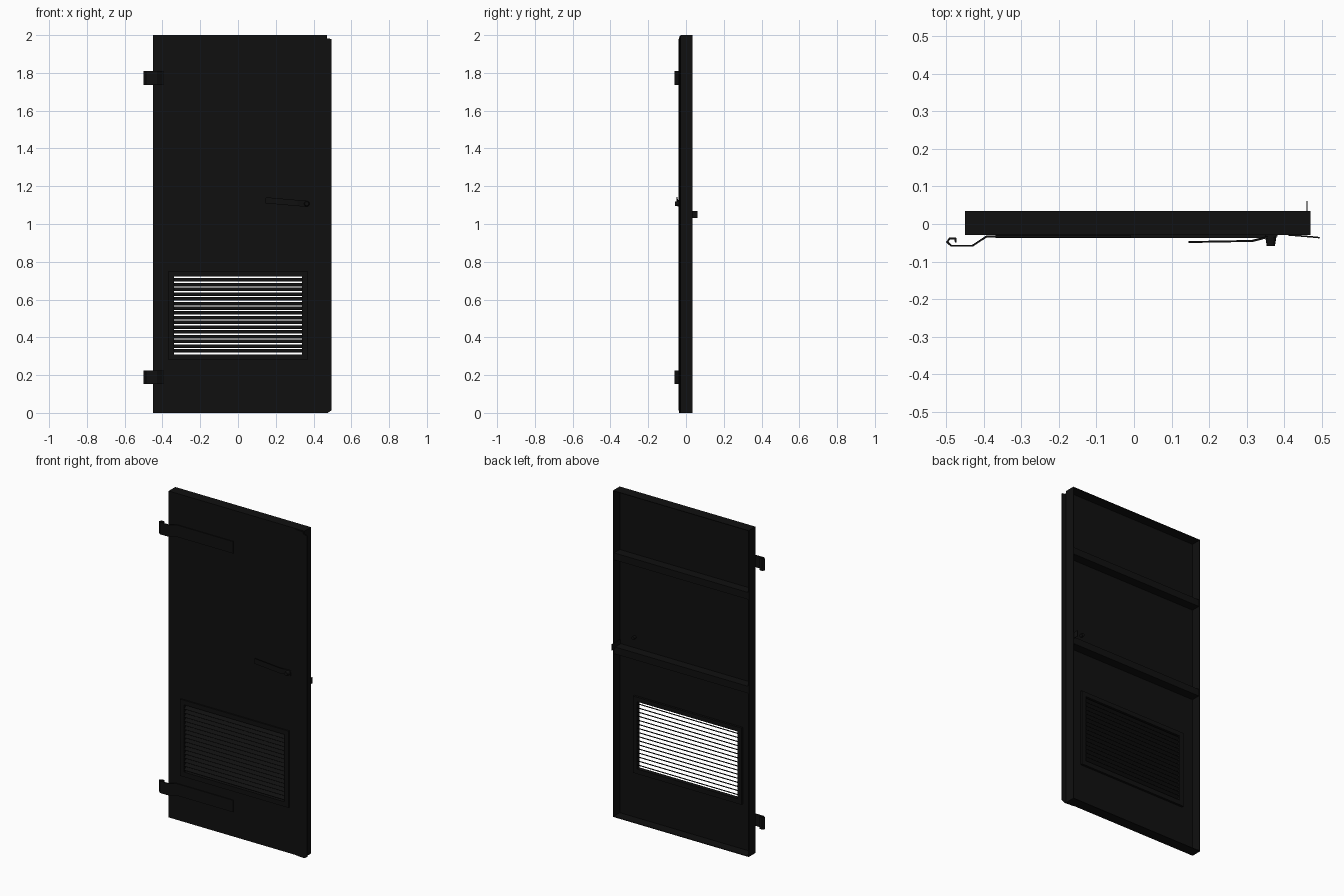
import bpy, bmesh, math
from mathutils import Matrix, Vector

if "Cube" in bpy.data.objects:
    bpy.data.objects.remove(bpy.data.objects["Cube"])

black = bpy.data.materials.new("black_paint")
black.diffuse_color = (0.005, 0.005, 0.005, 1)
black.use_nodes = True
black.node_tree.nodes["Principled BSDF"].inputs["Base Color"].default_value = black.diffuse_color


def finish(name, bm, thick=0):
    bmesh.ops.recalc_face_normals(bm, faces=bm.faces)
    me = bpy.data.meshes.new(name)
    bm.to_mesh(me)
    bm.free()
    me.materials.append(black)
    ob = bpy.data.objects.new(name, me)
    bpy.context.collection.objects.link(ob)
    if thick:
        m = ob.modifiers.new("thickness", 'SOLIDIFY')
        m.thickness = thick
        m.offset = 0
        m.use_even_offset = True
    return ob


def box(name, x0, x1, y0, y1, z0, z1):
    bm = bmesh.new()
    bmesh.ops.create_cube(bm, size=1)
    for v in bm.verts:
        v.co = ((x0 + x1) / 2 + v.co.x * (x1 - x0),
                (y0 + y1) / 2 + v.co.y * (y1 - y0),
                (z0 + z1) / 2 + v.co.z * (z1 - z0))
    return finish(name, bm)


def strip(name, pts, z0, z1, thick):
    """Bent sheet: xy polyline extruded in z."""
    bm = bmesh.new()
    cols = [(bm.verts.new((x, y, z0)), bm.verts.new((x, y, z1))) for x, y in pts]
    for a, b in zip(cols, cols[1:]):
        bm.faces.new((a[0], b[0], b[1], a[1]))
    return finish(name, bm, thick)


def fold(name, pts, x0, x1, thick):
    """Bent sheet: yz polyline extruded in x."""
    bm = bmesh.new()
    cols = [(bm.verts.new((x0, y, z)), bm.verts.new((x1, y, z))) for y, z in pts]
    for a, b in zip(cols, cols[1:]):
        bm.faces.new((a[0], b[0], b[1], a[1]))
    return finish(name, bm, thick)


# door skin with vent opening, walls folded to the back
L, R, F, B = -0.448, 0.468, -0.027, 0.035
xs, zs = [L, -0.35, 0.35, R], [0.002, 0.3, 0.73, 1.998]
bm = bmesh.new()
g = [[bm.verts.new((x, F, z)) for z in zs] for x in xs]
for i in range(3):
    for j in range(3):
        if (i, j) != (1, 1):
            bm.faces.new((g[i][j], g[i + 1][j], g[i + 1][j + 1], g[i][j + 1]))
on_rim = lambda v: v.co.x in (g[0][0].co.x, g[3][0].co.x) or v.co.z in (g[0][0].co.z, g[0][3].co.z)
rim = [e for e in bm.edges if e.is_boundary and all(on_rim(v) for v in e.verts)]
ext = bmesh.ops.extrude_edge_only(bm, edges=rim)["geom"]
for v in ext:
    if isinstance(v, bmesh.types.BMVert):
        v.co.y = B
finish("door_skin", bm, 0.004)

# overlapping closing flange with clipped corners
outline = [(0.41, 0.0), (0.475, 0.0), (0.494, 0.013), (0.494, 1.98),
           (0.469, 1.983), (0.465, 1.996), (0.41, 1.996)]
bm = bmesh.new()
bm.faces.new([bm.verts.new((x, -0.029 - max(0, x - 0.42) * 0.1, z)) for x, z in outline])
bmesh.ops.bisect_plane(bm, geom=bm.verts[:] + bm.edges[:] + bm.faces[:],
                       plane_co=(0.435, 0, 0), plane_no=(1, 0, 0))
finish("closing_flange", bm, 0.004)

# back stiffeners (folded channels)
for i, z in enumerate((1.02, 1.595)):
    fold(f"stiffener_{i}", [(-0.025, z + 0.02), (0.028, z + 0.02),
                            (0.028, z - 0.02), (-0.025, z - 0.02)], L, R, 0.003)

# vent frame
y0, y1 = -0.037, -0.012
box("vent_frame_top", -0.368, 0.368, y0, y1, 0.722, 0.75)
box("vent_frame_bottom", -0.368, 0.368, y0, y1, 0.28, 0.31)
for n, s in (("left", -1), ("right", 1)):
    a, b = sorted((s * 0.34, s * 0.368))
    box("vent_frame_" + n, a, b, y0, y1, 0.31, 0.722)

# louvre slats sloping down to the front
for i in range(16):
    z = 0.329 + i * 0.025
    fold(f"vent_slat_{i}", [(-0.035, z - 0.0085), (-0.013, z + 0.0085)],
         -0.341, 0.341, 0.002)

# strap hinges with curled knuckle
hinge = [(-0.474, -0.049), (-0.475, -0.039), (-0.490, -0.038), (-0.497, -0.048),
         (-0.486, -0.058), (-0.43, -0.058), (-0.392, -0.033), (-0.008, -0.033)]
for n, z0 in (("top", 1.737), ("bottom", 0.152)):
    strip("hinge_strap_" + n, hinge, z0, z0 + 0.073, 0.005)

# lever handle, slightly tilted
lever = [(-0.215, -0.048), (-0.045, -0.045), (-0.01, -0.036), (0.02, -0.031)]
ob = strip("handle_lever", lever, -0.016, 0.016, 0.005)
ob.matrix_world = Matrix.Translation((0.36, 0, 1.107)) @ Matrix.Rotation(math.radians(5), 4, 'Y')


def peg(name, x, y0, y1, z, r0, r1, seg=12):
    bm = bmesh.new()
    bmesh.ops.create_cone(bm, cap_ends=True, segments=seg, radius1=r0, radius2=r1, depth=y1 - y0,
                          matrix=Matrix.Translation((x, (y0 + y1) / 2, z)) @ Matrix.Rotation(-math.pi / 2, 4, 'X'))
    return finish(name, bm)


# handle pivot and stem through the door
peg("handle_pivot", 0.364, -0.058, -0.028, 1.107, 0.011, 0.016)
peg("handle_stem", 0.364, -0.03, -0.005, 1.107, 0.01, 0.01)

# latch plate behind the closing edge
box("latch_plate", 0.459, 0.462, -0.02, 0.061, 1.032, 1.07)
